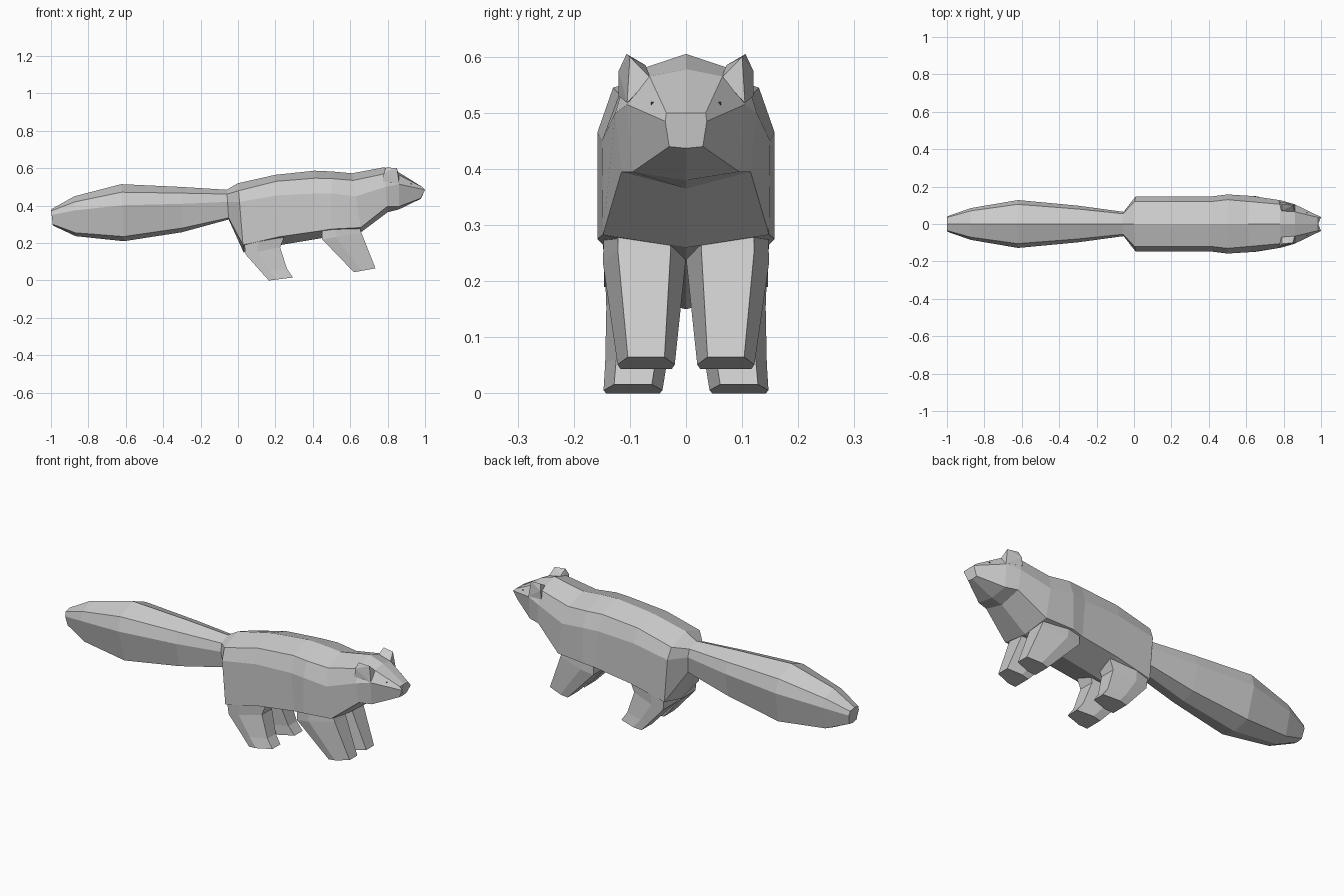
import bpy
import bmesh
from mathutils import Vector

default_cube = bpy.data.objects.get("Cube")
if default_cube:
    bpy.data.objects.remove(default_cube, do_unlink=True)


def make_material(name, colour):
    material = bpy.data.materials.new(name)
    material.use_nodes = True
    material.diffuse_color = colour
    material.node_tree.nodes["Principled BSDF"].inputs["Base Color"].default_value = colour
    return material


fur = make_material("light grey fur", (0.6, 0.6, 0.6, 1))
dark = make_material("dark eye", (0.05, 0.05, 0.05, 1))


def finish(bm, name, material):
    """Turn a bmesh into a flat-shaded object."""
    bmesh.ops.recalc_face_normals(bm, faces=bm.faces)
    mesh = bpy.data.meshes.new(name)
    bm.to_mesh(mesh)
    bm.free()
    mesh.materials.append(material)
    obj = bpy.data.objects.new(name, mesh)
    bpy.context.collection.objects.link(obj)
    return obj


def loft(name, sections, material):
    """Bridge equal-length rings of points and close both ends."""
    bm = bmesh.new()
    rings = [[bm.verts.new(point) for point in section] for section in sections]
    for first, second in zip(rings, rings[1:]):
        count = len(first)
        for i in range(count):
            j = (i + 1) % count
            bm.faces.new((first[i], first[j], second[j], second[i]))
    bm.faces.new(rings[0])
    bm.faces.new(rings[-1])
    return finish(bm, name, material)


def hull(name, points, material):
    bm = bmesh.new()
    verts = [bm.verts.new(point) for point in points]
    bmesh.ops.convex_hull(bm, input=verts)
    return finish(bm, name, material)


def body_ring(x_top, x_bottom, top, upper, side, lower, bottom):
    """Eight-sided ring, leaning from x_top to x_bottom."""
    half = [(0, top), upper, side, lower, (0, bottom)]
    outline = half + [(-y, z) for y, z in reversed(half[1:-1])]
    ring = []
    for y, z in outline:
        blend = (top - z) / (top - bottom)
        ring.append((x_top + (x_bottom - x_top) * blend, y, z))
    return ring


# Each row: top x, bottom x, top z, upper / side / lower corner (y, z), bottom z
tail = [
    (-1, -.99, .38, (.035, .372), (.042, .35), (.03, .3), .294),
    (-.875, -.868, .45, (.07, .42), (.085, .375), (.06, .255), .237),
    (-.625, -.61, .515, (.105, .472), (.128, .402), (.09, .235), .21),
    (-.3, -.3, .5, (.08, .467), (.098, .41), (.07, .28), .258),
    (-.06, -.05, .485, (.055, .462), (.065, .42), (.055, .335), .326),
]
torso = [
    (0, .03, .52, (.12, .48), (.146, .42), (.146, .19), .15),
    (.2, .23, .565, (.12, .53), (.146, .455), (.146, .235), .19),
    (.41, .44, .587, (.12, .547), (.148, .465), (.148, .265), .225),
    (.5, .5, .583, (.13, .545), (.158, .465), (.158, .275), .235),
    (.61, .66, .573, (.12, .535), (.15, .45), (.148, .283), .26),
]
head = [
    (.78, .8, .605, (.105, .57), (.126, .5), (.115, .395), .365),
    (.86, .86, .578, (.065, .565), (.105, .515), (.095, .395), .38),
    (.985, .978, .5, (.035, .5), (.037, .485), (.03, .44), .437),
]
body = loft("body", [body_ring(*row) for row in tail + torso + head], fur)

# Push the nose tip forward
for vert in body.data.vertices:
    if vert.co.x > .97 and .48 < vert.co.z < .49:
        vert.co.x = 1


def leg_ring(side, rear, front, inner, outer):
    """Six-sided leg section, narrower towards the front."""
    rear, front = Vector(rear), Vector(front)
    middle = rear.lerp(front, .35)
    chamfer = (outer - inner) * .18
    outline = [
        (rear, inner + .005), (rear, outer - .005), (middle, outer),
        (front, outer - chamfer), (front, inner + chamfer), (middle, inner),
    ]
    return [(p.x, side * y, p.y) for p, y in outline]


# Each row: rear (x, z), front (x, z), inner y, outer y
front_leg = [
    ((.62, .044), (.735, .065), .02, .122),
    ((.45, .22), (.66, .255), .001, .148),
    ((.45, .3), (.64, .31), .001, .146),
]
hind_leg = [
    ((.165, 0), (.294, .016), .042, .147),
    ((.12, .05), (.262, .062), .034, .144),
    ((.04, .14), (.225, .178), .01, .142),
    ((.03, .23), (.25, .24), .005, .145),
]
ear = [
    (.862, .105, .518), (.86, .063, .562), (.85, .1, .6), (.79, .106, .605),
    (.79, .072, .585), (.78, .12, .575), (.775, .12, .53), (.78, .06, .55),
]

for side, word in ((1, "left"), (-1, "right")):
    # Legs
    for part, rows in (("front_leg", front_leg), ("hind_leg", hind_leg)):
        loft(f"{word}_{part}", [leg_ring(side, *row) for row in rows], fur)

    # Ears
    hull(f"{word}_ear", [(x, side * y, z) for x, y, z in ear], fur)

    # Pinpoint eyes
    bm = bmesh.new()
    bmesh.ops.create_cube(bm, size=.005)
    bmesh.ops.translate(bm, verts=bm.verts, vec=(.925, side * .06, .517))
    finish(bm, f"{word}_eye", dark)
